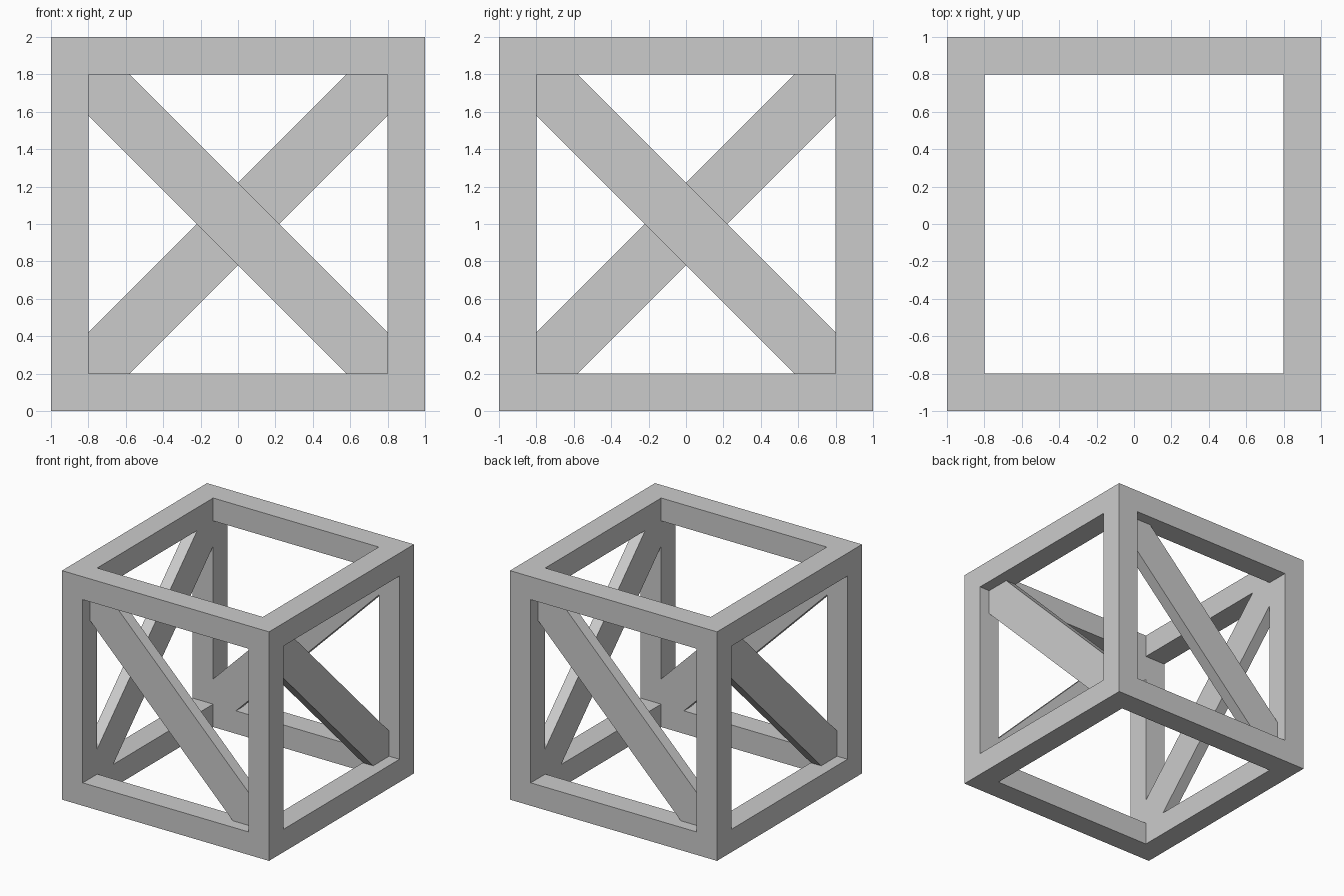
import bpy, bmesh, math
from mathutils import Matrix, Vector

if "Cube" in bpy.data.objects:
    bpy.data.objects.remove(bpy.data.objects["Cube"])

BAR = 0.2      # frame bar thickness


def add_object(name, bm):
    bmesh.ops.recalc_face_normals(bm, faces=bm.faces[:])
    mesh = bpy.data.meshes.new(name)
    bm.to_mesh(mesh)
    bm.free()
    obj = bpy.data.objects.new(name, mesh)
    bpy.context.collection.objects.link(obj)
    return obj


# Open crate frame: inset every cube face, push the openings in, weld the bars
bm = bmesh.new()
bmesh.ops.create_cube(bm, size=2, matrix=Matrix.Translation((0, 0, 1)))
openings = bm.faces[:]
bmesh.ops.inset_individual(bm, faces=openings, thickness=BAR, use_even_offset=True)
pushed = bmesh.ops.extrude_discrete_faces(bm, faces=openings)["faces"]
for face in pushed:
    face.normal_update()
    # direction from the crate centre out through this opening
    c = face.calc_center_median() - Vector((0, 0, 1))
    bmesh.ops.translate(bm, verts=face.verts[:], vec=-c.normalized() * BAR)
bmesh.ops.delete(bm, geom=pushed, context='FACES')
bmesh.ops.remove_doubles(bm, verts=bm.verts[:], dist=0.001)
add_object("crate_frame", bm)

# Diagonal braces: one clipped plank per side, set into the inner half of the bars
PROFILE = [(-0.8, 1.8), (-0.8, 1.58), (0.58, 0.2), (0.8, 0.2), (0.8, 0.42), (-0.58, 1.8)]
for i, side in enumerate(("front", "right", "back", "left")):
    bm = bmesh.new()
    face = bm.faces.new([bm.verts.new((x, -0.9, z)) for x, z in PROFILE])
    ext = bmesh.ops.extrude_face_region(bm, geom=[face], use_keep_orig=True)["geom"]
    bmesh.ops.translate(bm, vec=(0, 0.1, 0),
                        verts=[v for v in ext if isinstance(v, bmesh.types.BMVert)])
    bm.transform(Matrix.Rotation(math.pi / 2 * i, 4, 'Z'))
    add_object(side + "_brace", bm)
